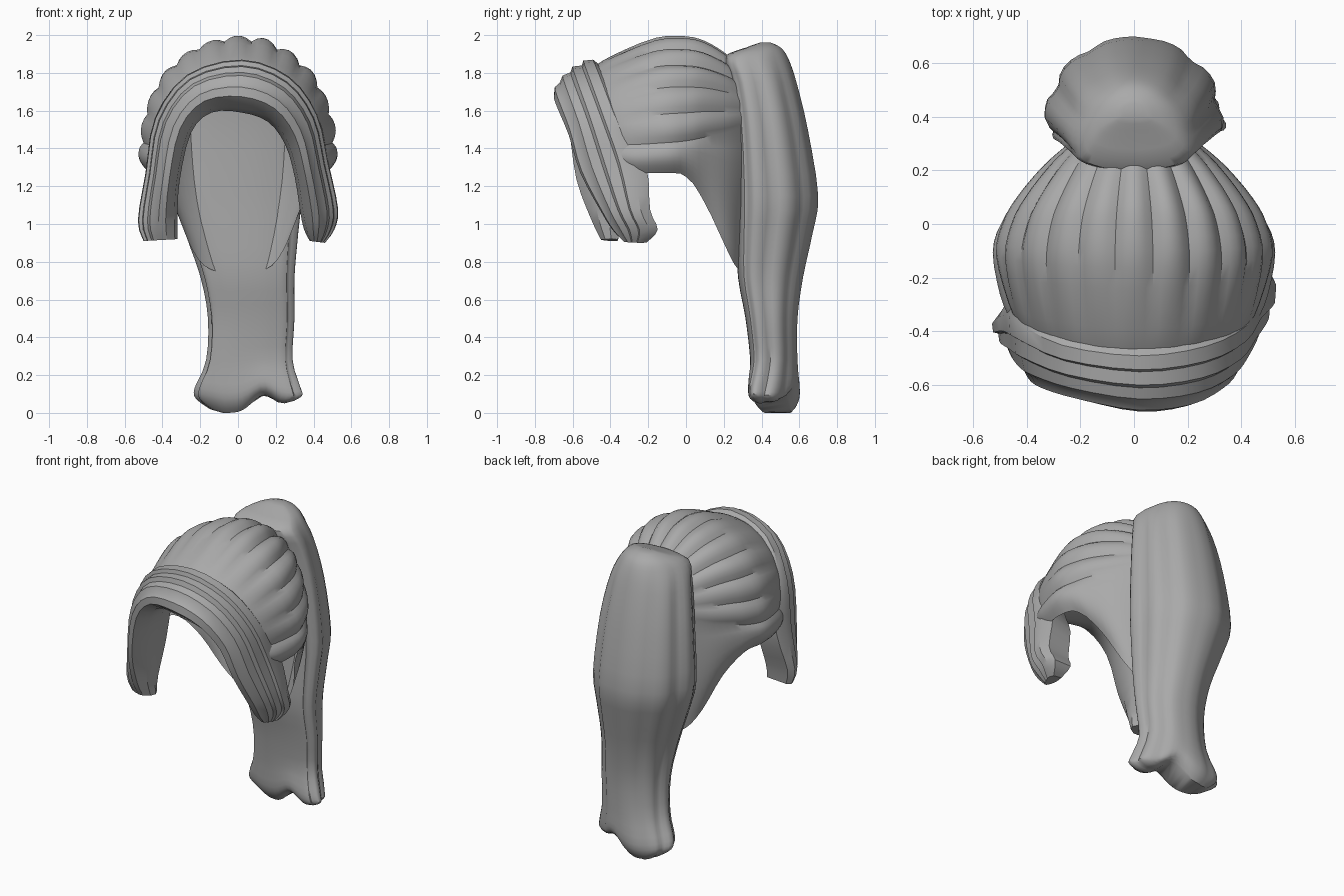
import bpy, bmesh, math, random
from math import sin, cos, pi

if "Cube" in bpy.data.objects:
    bpy.data.objects.remove(bpy.data.objects["Cube"])
random.seed(4)

grey = bpy.data.materials.new("hair_grey")
grey.use_nodes = True
grey.diffuse_color = (0.4, 0.4, 0.4, 1)
grey.node_tree.nodes["Principled BSDF"].inputs["Base Color"].default_value = grey.diffuse_color


def smooth_rows(rows, steps):
    """Insert spline-interpolated rows between the given ones."""
    out = []
    for i in range(len(rows) - 1):
        p0, p1 = rows[max(i - 1, 0)], rows[i]
        p2, p3 = rows[i + 1], rows[min(i + 2, len(rows) - 1)]
        for s in range(steps):
            t = s / steps
            out.append([0.5 * (2 * b + (c - a) * t + (2 * a - 5 * b + 4 * c - d) * t ** 2
                               + (3 * b - a - 3 * c + d) * t ** 3)
                        for a, b, c, d in zip(p0, p1, p2, p3)])
    return out + [rows[-1]]


def loft(name, rings, closed=True, angle=35):
    """Skin a list of equal-length point rings into one object, with ends if closed."""
    bm = bmesh.new()
    vs = [[bm.verts.new(p) for p in ring] for ring in rings]
    n = len(rings[0])
    for a, b in zip(vs, vs[1:]):
        for j in range(n if closed else n - 1):
            k = (j + 1) % n
            bm.faces.new((a[j], b[j], b[k], a[k]))
    if closed:
        ends = [bm.faces.new(vs[0]), bm.faces.new(vs[-1])]
        bmesh.ops.triangulate(bm, faces=ends)
        bmesh.ops.recalc_face_normals(bm, faces=bm.faces)
    mesh = bpy.data.meshes.new(name)
    bm.to_mesh(mesh)
    bm.free()
    mesh.materials.append(grey)
    obj = bpy.data.objects.new(name, mesh)
    bpy.context.collection.objects.link(obj)
    bpy.ops.object.select_all(action="DESELECT")
    bpy.context.view_layer.objects.active = obj
    obj.select_set(True)
    bpy.ops.object.shade_smooth_by_angle(angle=math.radians(angle))


# Cap: cross-sections along y
# (y, half width, middle, top, bottom, bottom half width, strand depth)
cap_rows = smooth_rows([
    (-0.5, 0.43, 1.42, 1.83, 1.28, 0.43, 0),
    (-0.38, 0.47, 1.42, 1.89, 1.27, 0.46, 0.008),
    (-0.15, 0.51, 1.43, 1.975, 1.27, 0.47, 0.03),
    (0.0, 0.485, 1.44, 1.98, 1.25, 0.43, 0.04),
    (0.1, 0.43, 1.46, 1.955, 1.11, 0.34, 0.045),
    (0.2, 0.35, 1.48, 1.9, 0.9, 0.26, 0.04),
    (0.26, 0.29, 1.5, 1.85, 0.78, 0.18, 0.03),
    (0.31, 0.23, 1.52, 1.8, 0.74, 0.08, 0.02)], 3)
LOBES, FINE = 11, 5
strength = [random.uniform(0.75, 1.25) for _ in range(LOBES + 1)]


def cap_ring(y, w, mid, top, bottom, foot, depth):
    ring = []
    for i in range(LOBES * FINE + 1):
        f = i / (LOBES * FINE)
        a = (f - 0.5) * pi
        lobe = strength[i // FINE] * sin(pi * (i % FINE) / FINE) ** 0.9 - 0.45
        r = 1 + depth * lobe * 1.4
        ring.append((w * sin(a) * r, mid + (top - mid) * cos(a) * r))
    # skirt below each side, running down to the nape
    side = []
    for i in range(1, 9):
        t = i / 8
        bulge = 0.035 * sin(pi * t)
        side.append((w + (foot - w) * t + bulge, mid + (bottom - mid) * t))
    outline = [(-x, z) for x, z in reversed(side)] + ring + side
    # the front edge leans back toward the bottom
    lean = 0.6 * max(0, -y)
    return [(x, y + lean * (1.85 - z), z) for x, z in outline]


loft("hair_cap", [cap_ring(*r) for r in cap_rows], closed=False)

# Fringe: stations along the arch
# (inner x, inner z, outer x, outer z, front y, back y)
fringe_rows = smooth_rows([
    (-0.32, 0.92, -0.5, 0.91, -0.45, -0.36),
    (-0.32, 1.02, -0.53, 1.02, -0.5, -0.34),
    (-0.31, 1.22, -0.49, 1.27, -0.58, -0.28),
    (-0.25, 1.48, -0.44, 1.56, -0.62, -0.3),
    (-0.14, 1.59, -0.27, 1.79, -0.66, -0.4),
    (0.02, 1.59, 0.02, 1.87, -0.7, -0.44),
    (0.16, 1.54, 0.27, 1.78, -0.68, -0.4),
    (0.25, 1.42, 0.42, 1.58, -0.62, -0.32),
    (0.3, 1.25, 0.48, 1.32, -0.56, -0.21),
    (0.33, 1.06, 0.53, 1.08, -0.45, -0.19),
    (0.35, 0.97, 0.51, 0.97, -0.39, -0.15),
    (0.38, 0.91, 0.46, 0.9, -0.33, -0.21)], 3)
# layered section: (0 inner .. 1 outer, 0 front .. 1 back)
section = [(0.3, 0), (0.08, 0.25), (0, 0.6), (0.1, 1), (0.85, 1), (1, 0.8), (0.98, 0.6),
           (0.89, 0.57), (0.87, 0.38), (0.76, 0.34), (0.7, 0.18), (0.56, 0.12), (0.48, 0.02)]
fringe = [[(xi + (xo - xi) * u, yf + (yb - yf) * v, zi + (zo - zi) * u) for u, v in section]
          for xi, zi, xo, zo, yf, yb in fringe_rows]
loft("fringe", fringe, angle=32)

# Ponytail: levels from top to bottom (z, centre x, half width, front y, back y)
tail_rows = smooth_rows([
    (1.96, 0, 0.05, 0.39, 0.45),
    (1.935, 0, 0.13, 0.32, 0.5),
    (1.88, 0, 0.21, 0.2, 0.54),
    (1.75, 0, 0.265, 0.23, 0.585),
    (1.5, 0, 0.31, 0.26, 0.645),
    (1.15, 0, 0.335, 0.27, 0.7),
    (0.95, 0.02, 0.3, 0.27, 0.67),
    (0.72, 0.05, 0.25, 0.275, 0.62),
    (0.5, 0.07, 0.23, 0.315, 0.59),
    (0.28, 0.06, 0.23, 0.34, 0.59),
    (0.13, 0.05, 0.28, 0.34, 0.6),
    (0.07, 0.055, 0.28, 0.36, 0.58),
    (0.035, 0.03, 0.18, 0.4, 0.55)], 3)


def tail_ring(z, cx, w, yf, yb):
    ring = []
    end = max(0, 1 - z / 0.3)
    middle = yf + 0.3 * (yb - yf)
    for i in range(56):
        a = 2 * pi * i / 56
        # strand grooves run down the sides, the back stays smooth
        groove = 1 - 0.08 * abs(sin(5 * a + 0.5)) ** 4 * abs(cos(a)) * min(1, max(0, 1.95 - z) * 4)
        x = cx + w * groove * cos(a)
        if sin(a) > 0:
            y = middle + (yb - middle) * groove * sin(a)
        else:
            y = middle - (middle - yf) * abs(sin(a)) ** 0.6
        # the end splits into a heavy lock and a small forward lock
        notch = end * (0.1 * math.exp(-((x - 0.13) / 0.08) ** 2) + 0.05 * max(0, x - 0.1) / 0.2
                       + 0.05 * max(0, -0.08 - x) / 0.15 - 0.04)
        ring.append((x, y - end * 0.22 * (x - cx), z + notch))
    return ring


loft("ponytail", [tail_ring(*r) for r in tail_rows], angle=40)
